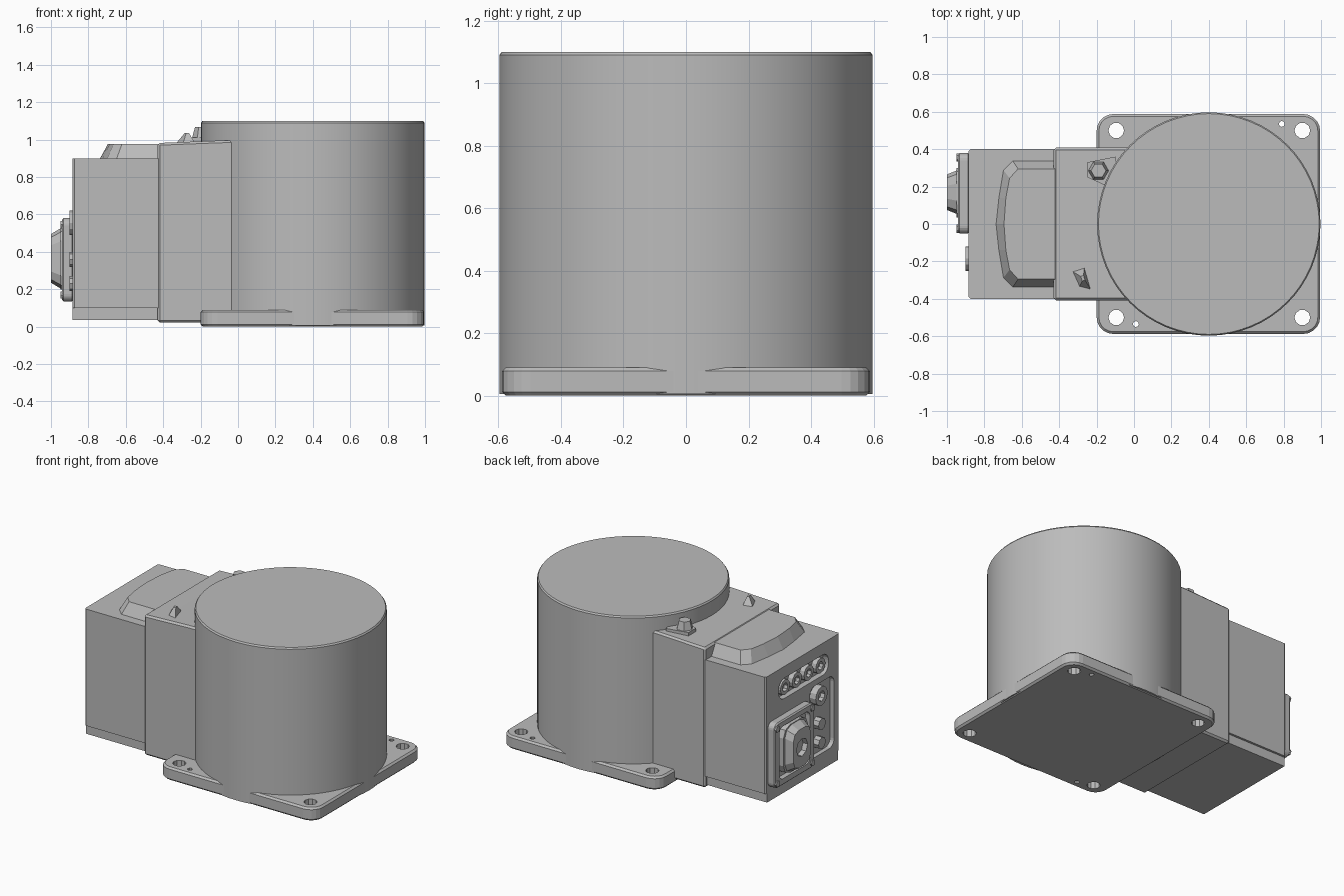
import bpy, bmesh, math

if "Cube" in bpy.data.objects:
    bpy.data.objects.remove(bpy.data.objects["Cube"])

grey = bpy.data.materials.new("mid_grey")
grey.diffuse_color = (0.5, 0.5, 0.5, 1)
grey.use_nodes = True
grey.node_tree.nodes["Principled BSDF"].inputs["Base Color"].default_value = grey.diffuse_color


def circle(cu, cv, r, n=16, turn=0.0):
    return [(cu + r * math.cos(turn + 2 * math.pi * i / n),
             cv + r * math.sin(turn + 2 * math.pi * i / n)) for i in range(n)]


def rrect(u0, u1, v0, v1, r, n=5):
    pts = []
    for k, (cu, cv) in enumerate([(u1 - r, v1 - r), (u0 + r, v1 - r), (u0 + r, v0 + r), (u1 - r, v0 + r)]):
        for i in range(n + 1):
            a = math.pi / 2 * (k + i / n)
            pts.append((cu + r * math.cos(a), cv + r * math.sin(a)))
    return pts


def prism(name, pts, lo, hi, axis="z", end=None, bevel=0.0):
    """Extrude an outline along an axis; 'end' gives a different outline at hi."""
    place = {"x": lambda u, v, w: (w, u, v),
             "y": lambda u, v, w: (u, w, v),
             "z": lambda u, v, w: (u, v, w)}[axis]
    bm = bmesh.new()
    a = [bm.verts.new(place(u, v, lo)) for u, v in pts]
    b = [bm.verts.new(place(u, v, hi)) for u, v in (end or pts)]
    bm.faces.new(a)
    bm.faces.new(b)
    for i in range(len(a)):
        j = (i + 1) % len(a)
        bm.faces.new((a[i], a[j], b[j], b[i]))
    bmesh.ops.recalc_face_normals(bm, faces=bm.faces)
    if bevel:
        sharp = [e for e in bm.edges if e.calc_face_angle(0) > 0.9]
        bmesh.ops.bevel(bm, geom=sharp, offset=bevel, segments=1, affect="EDGES")
    me = bpy.data.meshes.new(name)
    bm.to_mesh(me)
    bm.free()
    ob = bpy.data.objects.new(name, me)
    bpy.context.collection.objects.link(ob)
    me.materials.append(grey)
    return ob


def cut(target, *cutters):
    for c in cutters:
        m = target.modifiers.new("cut", "BOOLEAN")
        m.operation, m.solver, m.object = "DIFFERENCE", "EXACT", c
        bpy.context.view_layer.objects.active = target
        bpy.ops.object.modifier_apply(modifier=m.name)
        bpy.data.objects.remove(c, do_unlink=True)


def smooth(ob):
    bpy.ops.object.select_all(action="DESELECT")
    ob.select_set(True)
    bpy.context.view_layer.objects.active = ob
    bpy.ops.object.shade_smooth_by_angle(angle=math.radians(30))


# Mounting flange with four bolt holes and two dowel holes
flange = prism("mounting_flange", rrect(-0.2, 0.995, -0.588, 0.588, 0.09), 0, 0.09, bevel=0.012)
holes = [prism("hole", circle(x, y, 0.042, 10), -0.1, 0.2)
         for x in (-0.095, 0.9) for y in (-0.5, 0.5)]
holes += [prism("hole", circle(x, y, 0.016, 8), -0.1, 0.2)
          for x, y in ((0.01, -0.535), (0.79, 0.535))]
cut(flange, *holes)

# Main drum, with a small chamfer on its top rim
drum = prism("main_drum", circle(0.4, 0, 0.597, 64), 0.005, 1.09)
smooth(drum)
smooth(prism("drum_rim", circle(0.4, 0, 0.597, 64), 1.09, 1.1, end=circle(0.4, 0, 0.59, 64)))

# Neck between drum and rear housing
prism("neck", [(-0.43, 0.022), (0.1, 0.022), (0.1, 1.0), (-0.1, 0.995), (-0.3, 0.987), (-0.43, 0.982)],
      -0.408, 0.408, "y", bevel=0.012)

# Rear housing, with two recesses in its end face
housing = prism("rear_housing", rrect(-0.885, -0.4, -0.4, 0.4, 0.01, 1), 0.1, 0.9)
cut(housing,
    prism("slot_cutter", rrect(-0.28, 0.26, 0.68, 0.82, 0.06), -1, -0.845, "x"),
    prism("side_cutter", rrect(-0.34, -0.08, 0.15, 0.64, 0.05), -1, -0.855, "x"))
prism("housing_underside", [(-0.885, -0.385), (-0.41, -0.385), (-0.41, 0.385), (-0.885, 0.385)],
      0.037, 0.105)


# Sloped lid hump on the housing
def hump(x_end, x_mid, x_side, y):
    half = [(-0.42, y), (x_side, y), (x_mid, y - 0.05), ((x_mid + x_end) / 2 - 0.005, 0.14)]
    return half + [(x_end, 0)] + [(a, -b) for a, b in reversed(half)]


prism("lid_hump", hump(-0.74, -0.70, -0.65, 0.34), 0.895, 0.978, end=hump(-0.695, -0.665, -0.62, 0.295))

# Row of four round sockets in the upper slot
for i in range(4):
    y = -0.01 + (i - 1.5) * 0.128
    ring = prism("socket_%d" % (i + 1), circle(y, 0.75, 0.052, 12), -0.88, -0.84, "x")
    cut(ring, prism("bore", circle(y, 0.75, 0.028, 8), -0.95, -0.855, "x"))

# Knob and small posts in the side recess
knob = prism("recess_knob", circle(-0.185, 0.555, 0.065, 12), -0.9, -0.85, "x")
cut(knob, prism("bore", circle(-0.185, 0.555, 0.035, 8), -0.95, -0.87, "x"))
for i, z in enumerate((0.23, 0.36)):
    prism("recess_post_%d" % (i + 1), circle(-0.19, z, 0.04, 8), -0.9, -0.85, "x")

# Connector plate with a framed pocket
plate = prism("connector_plate", rrect(-0.05, 0.38, 0.135, 0.58, 0.04), -0.94, -0.88, "x", bevel=0.008)
cut(plate, prism("pocket", rrect(0.0, 0.33, 0.18, 0.54, 0.04), -1, -0.905, "x"))

# Connector boss with a stepped nose
prism("connector_boss", rrect(0.035, 0.3, 0.2, 0.53, 0.07, 2), -0.95, -0.9, "x")
nose = prism("connector_nose", rrect(0.075, 0.265, 0.235, 0.495, 0.06, 2), -1.0, -0.95, "x",
             end=rrect(0.055, 0.285, 0.205, 0.525, 0.07, 2))
cut(nose, prism("bore", circle(0.17, 0.365, 0.06, 8), -1.1, -0.965, "x"))
for i, (y, z) in enumerate([(a, b) for a in (-0.025, 0.355) for b in (0.17, 0.545)]):
    prism("plate_screw_%d" % (i + 1), circle(y, z, 0.022, 6), -0.948, -0.9, "x")

# Screw on a tab, beside the drum
prism("screw_tab", [(-0.25, 0.33), (-0.25, 0.25), (-0.14, 0.2), (-0.08, 0.25), (-0.1, 0.36)], 0.98, 1.012)
prism("tab_screw", circle(-0.19, 0.285, 0.055, 6), 1.01, 1.068, end=circle(-0.19, 0.285, 0.04, 6))

# Small pointed fin on the other side
prism("pointed_fin", [(-0.335, -0.25), (-0.265, -0.225), (-0.225, -0.36), (-0.295, -0.34)], 0.975, 1.035,
      end=[(-0.285, -0.28), (-0.27, -0.275), (-0.262, -0.3), (-0.277, -0.305)])
